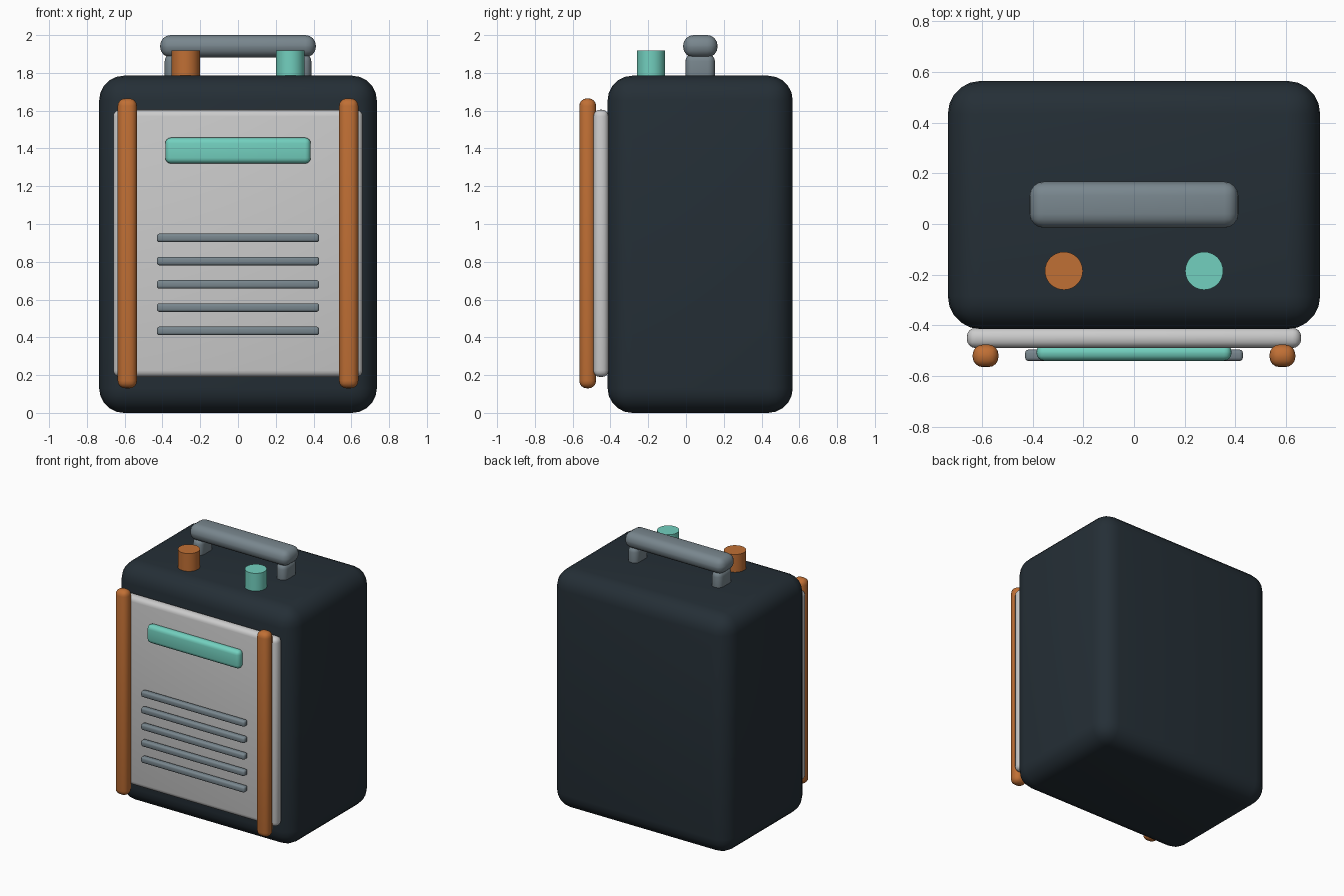
import bpy

if "Cube" in bpy.data.objects:
    bpy.data.objects.remove(bpy.data.objects["Cube"])


def material(name, rgb):
    m = bpy.data.materials.new(name)
    m.diffuse_color = (*rgb, 1)
    m.use_nodes = True
    m.node_tree.nodes["Principled BSDF"].inputs["Base Color"].default_value = m.diffuse_color
    return m


DARK = material("dark_shell", (0.018, 0.028, 0.037))
LIGHT = material("light_panel", (0.56, 0.59, 0.58))
ORANGE = material("orange", (0.53, 0.16, 0.035))
TEAL = material("teal", (0.17, 0.63, 0.52))
GREY = material("steel_grey", (0.19, 0.24, 0.27))


def finish(ob, name, mat):
    ob.name = name
    ob.data.materials.append(mat)
    bpy.ops.object.shade_smooth_by_angle()
    return ob


def box(name, x, y, z, radius, mat, segments=4):
    """Rounded box from (min, max) ranges on each axis."""
    ranges = (x, y, z)
    bpy.ops.mesh.primitive_cube_add(size=1, location=[(a + b) / 2 for a, b in ranges])
    ob = bpy.context.object
    ob.scale = [b - a for a, b in ranges]
    bpy.ops.object.transform_apply(location=False, rotation=False, scale=True)
    bev = ob.modifiers.new("rounding", 'BEVEL')
    bev.width = radius
    bev.segments = segments
    bpy.ops.object.modifier_apply(modifier=bev.name)
    return finish(ob, name, mat)


def knob(name, x, mat):
    bottom, top = 1.76, 1.918
    bpy.ops.mesh.primitive_cylinder_add(vertices=32, radius=0.075, depth=top - bottom,
                                        location=(x, -0.185, (top + bottom) / 2))
    return finish(bpy.context.object, name, mat)


# Main shell and front panel
box("body", (-0.735, 0.735), (-0.415, 0.565), (0, 1.785), 0.13, DARK, 5)
box("front_panel", (-0.66, 0.66), (-0.49, -0.41), (0.19, 1.605), 0.035, LIGHT)

# Display strip and vent slats
box("display_strip", (-0.385, 0.385), (-0.54, -0.475), (1.32, 1.457), 0.03, TEAL)
for i in range(5):
    zc = 0.434 + i * 0.1232
    box(f"vent_slat_{i + 1}", (-0.43, 0.43), (-0.541, -0.496),
        (zc - 0.0225, zc + 0.0225), 0.014, GREY, 3)

# Side rails and handle posts, mirrored left and right
for side, s in (("left", -1), ("right", 1)):
    rail_x = sorted((s * 0.535, s * 0.637))
    box(f"{side}_rail", rail_x, (-0.565, -0.476), (0.13, 1.665), 0.04, ORANGE)
    post_x = sorted((s * 0.305, s * 0.388))
    box(f"{side}_handle_post", post_x, (-0.003, 0.153), (1.74, 1.9), 0.038, GREY)

# Carry handle bar
box("handle_bar", (-0.412, 0.412), (-0.015, 0.167), (1.882, 2.0), 0.055, GREY)

# Top control knobs
knob("left_knob", -0.277, ORANGE)
knob("right_knob", 0.277, TEAL)
